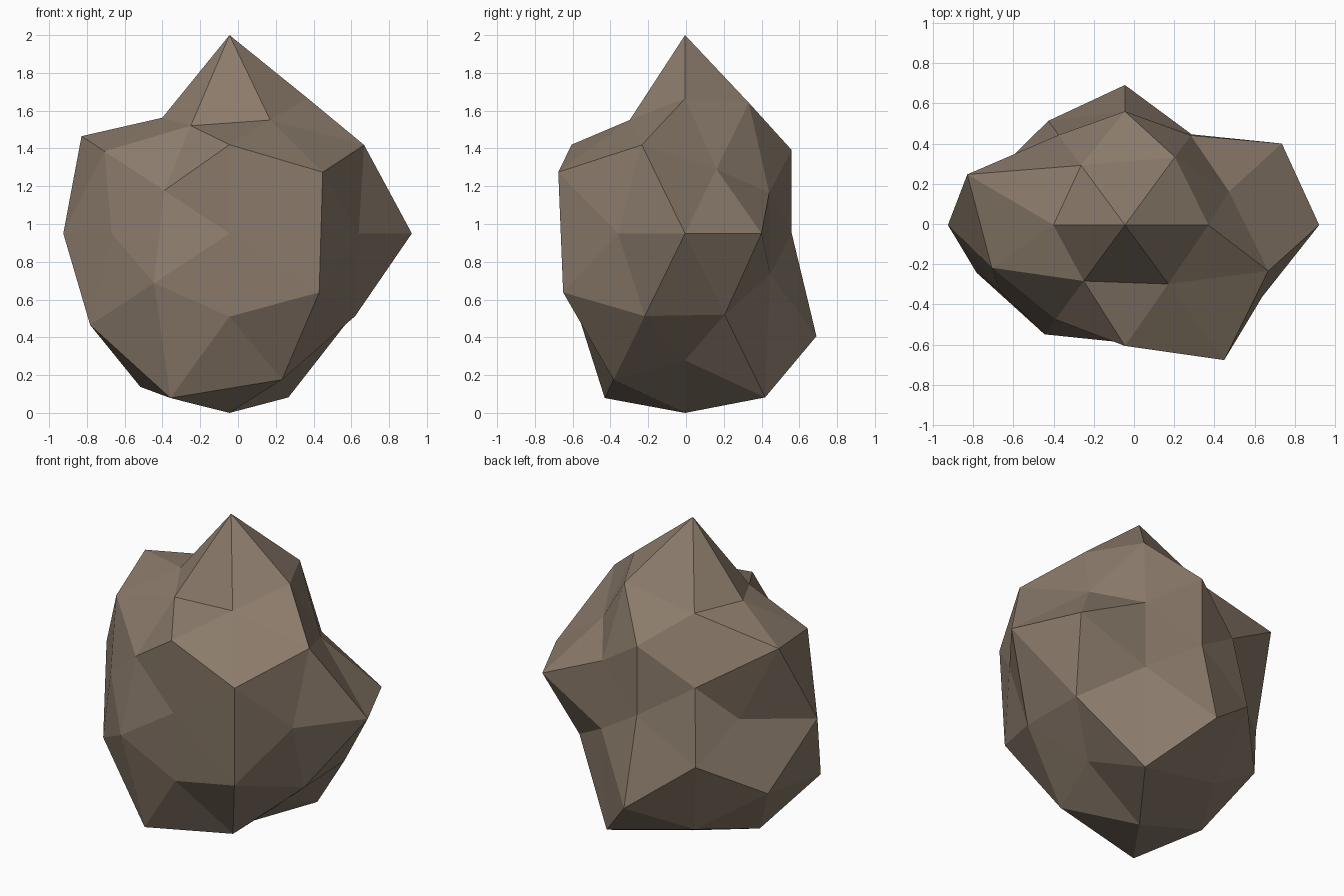
import bpy
import bmesh
from math import sqrt
from mathutils import Vector

default_cube = bpy.data.objects.get("Cube")
if default_cube:
    bpy.data.objects.remove(default_cube, do_unlink=True)

GOLDEN = (1 + sqrt(5)) / 2
CENTRE = Vector((-0.045, -0.005, 0.95))
STRETCH = Vector((0.94, 0.79, 1.0))

# Direction families of a once-subdivided icosahedron. Each lists the bump
# radii in sign order: + before -, with z changing fastest, then y, then x.
FAMILIES = [
    # poles of the three axes
    ((1, 0, 0), (1.027, 0.936)),
    ((0, 1, 0), (0.715, 0.74)),
    ((0, 0, 1), (1.05, 0.95)),
    # original icosahedron corners
    ((1, 0, GOLDEN), (0.84, 0.79, 0.72, 0.955)),
    ((0, GOLDEN, 1), (0.84, 1.035, 0.894, 0.837)),
    ((GOLDEN, 1, 0), (0.975, 0.855, 0.645, 0.78)),
    # edge midpoints
    ((1, GOLDEN, GOLDEN ** 2),
     (0.855, 1.073, 0.742, 0.957, 0.75, 0.91, 0.705, 1.077)),
    ((GOLDEN, GOLDEN ** 2, 1),
     (0.697, 0.705, 1.05, 1.01, 0.7, 0.81, 0.735, 0.85)),
    ((GOLDEN ** 2, 1, GOLDEN),
     (0.68, 0.86, 0.937, 0.875, 1.03, 0.9, 0.87, 0.97)),
]


def signs(value):
    return (1, -1) if value else (0,)


def signed_directions(base):
    """All sign variants of a direction, normalised."""
    for sx in signs(base[0]):
        for sy in signs(base[1]):
            for sz in signs(base[2]):
                yield Vector((sx * base[0], sy * base[1], sz * base[2])).normalized()


def make_material(name, color):
    material = bpy.data.materials.new(name)
    material.use_nodes = True
    material.diffuse_color = color
    material.node_tree.nodes["Principled BSDF"].inputs["Base Color"].default_value = color
    return material


# Regular faceted ball, skinned before any bumps are applied
bm = bmesh.new()
bumps = []
for base, radii in FAMILIES:
    for direction, radius in zip(signed_directions(base), radii):
        bumps.append((bm.verts.new(direction), radius))
bmesh.ops.convex_hull(bm, input=bm.verts[:])

# Push each corner in or out to make the rough boulder
for vert, radius in bumps:
    vert.co = CENTRE + vert.co * radius * STRETCH
bmesh.ops.recalc_face_normals(bm, faces=bm.faces[:])

mesh = bpy.data.meshes.new("boulder")
bm.to_mesh(mesh)
bm.free()
mesh.materials.append(make_material("brown_stone", (0.258, 0.198, 0.147, 1)))
boulder = bpy.data.objects.new("boulder", mesh)
bpy.context.collection.objects.link(boulder)
